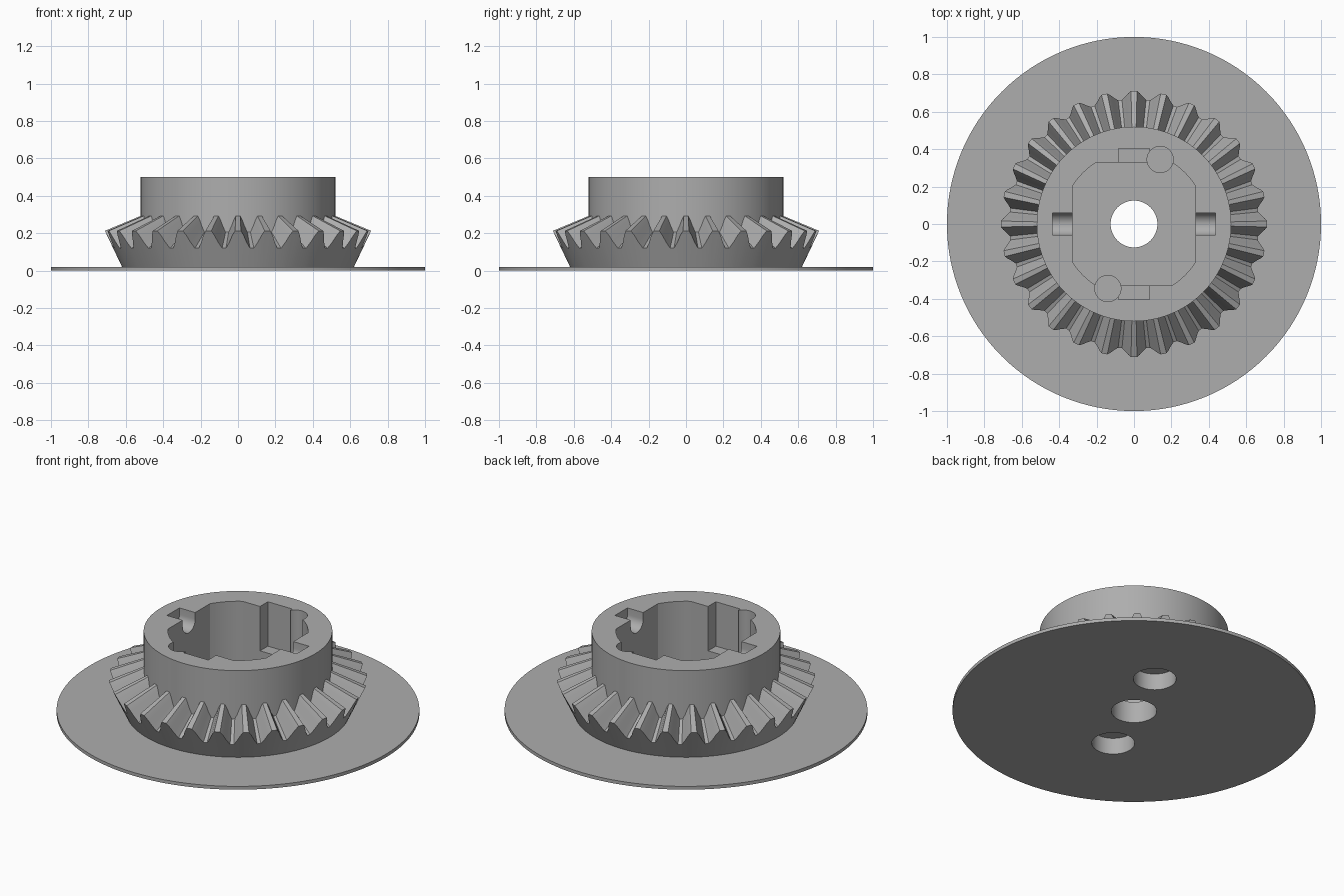
import bpy, bmesh, math

cube = bpy.data.objects.get("Cube")
if cube:
    bpy.data.objects.remove(cube)

grey = bpy.data.materials.new("mid_grey")
grey.use_nodes = True
COLOUR = (0.42, 0.42, 0.42, 1)
grey.diffuse_color = COLOUR
grey.node_tree.nodes["Principled BSDF"].inputs["Base Color"].default_value = COLOUR


def make_object(name, bm):
    bmesh.ops.recalc_face_normals(bm, faces=bm.faces)
    mesh = bpy.data.meshes.new(name)
    bm.to_mesh(mesh)
    bm.free()
    mesh.materials.append(grey)
    obj = bpy.data.objects.new(name, mesh)
    bpy.context.collection.objects.link(obj)
    return obj


def loft(name, rings, closed=False):
    """Skin equal-length rings; cap the ends unless the rings close on themselves."""
    bm = bmesh.new()
    loops = [[bm.verts.new(p) for p in ring] for ring in rings]
    n = len(loops[0])
    pairs = list(zip(loops, loops[1:]))
    if closed:
        pairs.append((loops[-1], loops[0]))
    else:
        bm.faces.new(loops[0])
        bm.faces.new(loops[-1])
    for a, b in pairs:
        for i in range(n):
            j = (i + 1) % n
            bm.faces.new((a[i], a[j], b[j], b[i]))
    return make_object(name, bm)


def prism(name, outline, low, high):
    return loft(name, [[(x, y, z) for x, y in outline] for z in (low, high)])


def circle(radius, cx=0, cy=0, n=64):
    return [(cx + radius * math.cos(2 * math.pi * i / n),
             cy + radius * math.sin(2 * math.pi * i / n)) for i in range(n)]


def rect(x0, x1, y0, y1):
    return [(x0, y0), (x1, y0), (x1, y1), (x0, y1)]


def select_only(obj):
    bpy.ops.object.select_all(action="DESELECT")
    obj.select_set(True)
    bpy.context.view_layer.objects.active = obj


def cut(obj, cutter):
    mod = obj.modifiers.new("cut", "BOOLEAN")
    mod.operation = "DIFFERENCE"
    mod.solver = "EXACT"
    mod.object = cutter
    select_only(obj)
    bpy.ops.object.modifier_apply(modifier=mod.name)
    bpy.data.objects.remove(cutter)


DISC_TOP, HUB_R, HUB_TOP, FLOOR = 0.02, 0.52, 0.5, 0.13
PIN_X, PIN_Y = 0.14, 0.345

# Base disc and hub
base_disc = prism("base_disc", circle(1, n=128), 0, DISC_TOP)
hub = prism("hub", circle(HUB_R, n=96), DISC_TOP, HUB_TOP)

# Bore and the two blind holes from below
for part in (base_disc, hub):
    cut(part, prism("bore_cutter", circle(0.125), -0.1, 0.7))
    for s in (1, -1):
        cut(part, prism("under_cutter", circle(0.118, s * PIN_X, s * PIN_Y), -0.1, 0.1))

# Pocket: a square with corners rounded about the axis
half, corner = 0.33, 0.386
start = math.acos(half / corner)
pocket = []
for quarter in range(4):
    for i in range(9):
        a = quarter * math.pi / 2 + start + (math.pi / 2 - 2 * start) * i / 8
        pocket.append((corner * math.cos(a), corner * math.sin(a)))
cut(hub, prism("pocket_cutter", pocket, FLOOR, 0.7))

# Wall notches, pin holes and round-bottomed key slots, in opposite pairs
for s in (1, -1):
    y0, y1 = sorted((s * 0.25, s * 0.405))
    cut(hub, prism("notch_cutter", rect(-0.083, 0.083, y0, y1), 0.23, 0.7))
    cut(hub, prism("pin_cutter", circle(0.07, s * PIN_X, s * PIN_Y, 48), 0.115, 0.7))
    slot = [(0.06, 0.7), (-0.06, 0.7)]
    slot += [(-0.06 * math.cos(math.pi * i / 16), 0.46 - 0.06 * math.sin(math.pi * i / 16))
             for i in range(17)]
    cut(hub, loft("slot_cutter", [[(s * x, y, z) for y, z in slot] for x in (0.25, 0.436)]))

# Bevel gear ring: teeth taper towards an apex on the axis
TEETH, APEX = 28, 0.51
tooth = [(-0.43, 0), (-0.3, 0.35), (-0.2, 0.72), (-0.1, 1),
         (0.1, 1), (0.2, 0.72), (0.3, 0.35), (0.43, 0)]
foot, outer, inner, inner_foot = [], [], [], []
for k in range(TEETH):
    for t, h in tooth:
        a = (k + t) * 2 * math.pi / TEETH
        c, s = math.cos(a), math.sin(a)
        r, z = 0.667 + 0.045 * h, 0.12 + 0.093 * h
        foot.append((0.62 * c, 0.62 * s, DISC_TOP))
        outer.append((r * c, r * s, z))
        r, z = r * 0.72, APEX + (z - APEX) * 0.72
        inner.append((r * c, r * s, z))
        inner_foot.append((0.505 * c, 0.505 * s, DISC_TOP))
gear_ring = loft("gear_ring", [foot, outer, inner, inner_foot], closed=True)

for part, angle in ((base_disc, 30), (hub, 30), (gear_ring, 15)):
    select_only(part)
    bpy.ops.object.shade_smooth_by_angle(angle=math.radians(angle))
